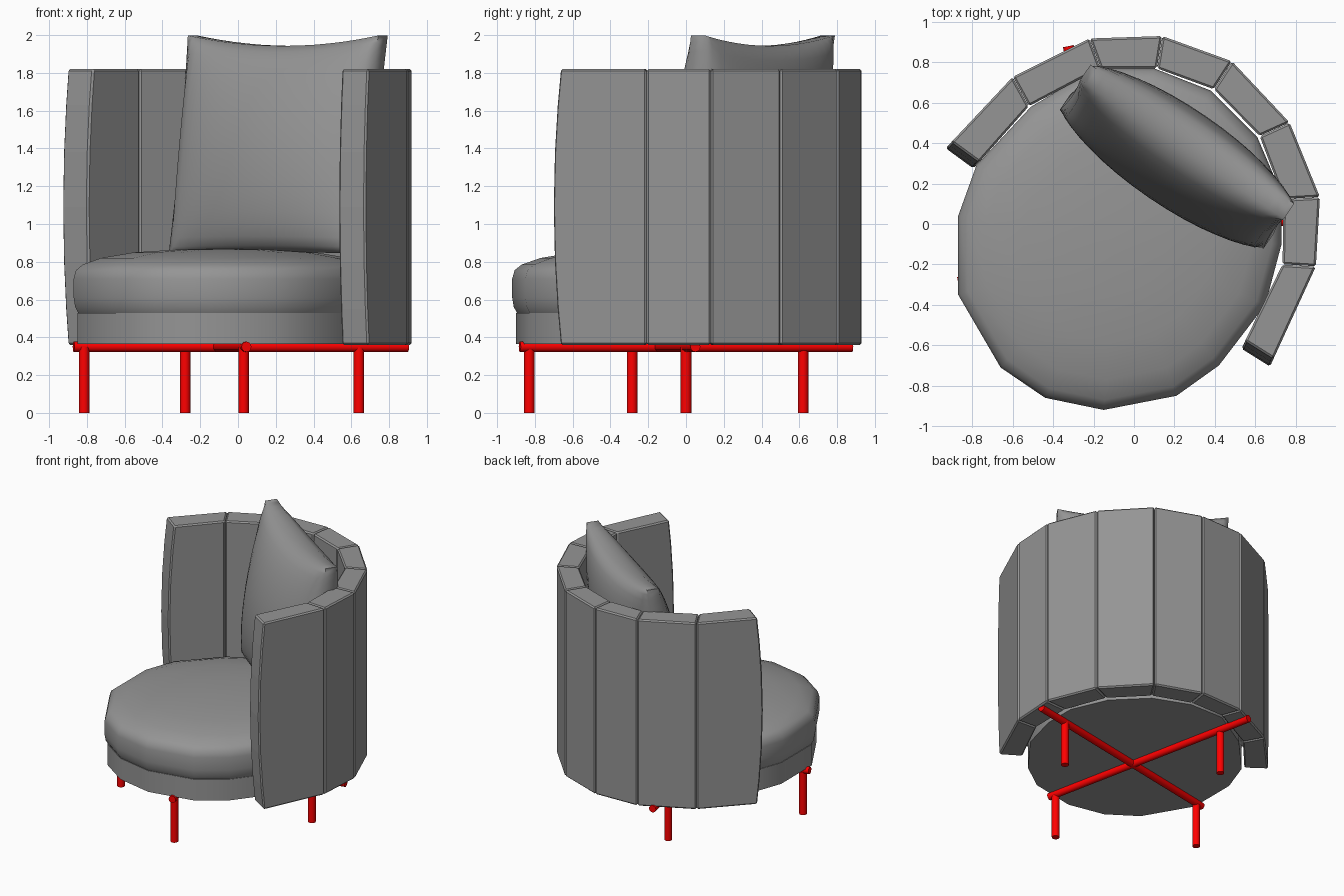
import bpy, bmesh, math
from mathutils import Vector

if "Cube" in bpy.data.objects:
    bpy.data.objects.remove(bpy.data.objects["Cube"])

red = bpy.data.materials.new("red_metal")
red.diffuse_color = (1, 0, 0, 1)
red.use_nodes = True
red.node_tree.nodes["Principled BSDF"].inputs["Base Color"].default_value = red.diffuse_color
grey = bpy.data.materials.new("dark_grey_fabric")
grey.diffuse_color = (0.3, 0.3, 0.3, 1)
grey.use_nodes = True
grey.node_tree.nodes["Principled BSDF"].inputs["Base Color"].default_value = grey.diffuse_color


def make(name, verts, faces, smooth=None, mat=grey):
    me = bpy.data.meshes.new(name)
    me.from_pydata(verts, [], faces)
    bm = bmesh.new()
    bm.from_mesh(me)
    bmesh.ops.recalc_face_normals(bm, faces=bm.faces)
    bm.to_mesh(me)
    bm.free()
    ob = bpy.data.objects.new(name, me)
    bpy.context.collection.objects.link(ob)
    if smooth:
        me.shade_smooth()
        me.set_sharp_from_angle(angle=math.radians(smooth))
    me.materials.append(mat)
    return ob


def loft(name, rings, smooth=None, mat=grey):
    """Skin equal-length rings and cap both ends."""
    n = len(rings[0])
    verts = [v for r in rings for v in r]
    faces = [(i * n + j, i * n + (j + 1) % n, (i + 1) * n + (j + 1) % n, (i + 1) * n + j)
             for i in range(len(rings) - 1) for j in range(n)]
    faces += [tuple(range(n)), tuple(range((len(rings) - 1) * n, len(rings) * n))]
    return make(name, verts, faces, smooth, mat)


def rod(name, a, b, r, sides=12):
    a, b = Vector(a), Vector(b)
    q = (b - a).to_track_quat('Z', 'Y')
    ring = [q @ Vector((r * math.cos(k * math.tau / sides), r * math.sin(k * math.tau / sides), 0))
            for k in range(sides)]
    return loft(name, [[a + v for v in ring], [b + v for v in ring]], 40, red)


# seat: 16-sided base and domed cushion
outline = [(-.87, .04), (-.87, -.35), (-.66, -.71), (-.44, -.86), (-.15, -.92), (.21, -.85),
           (.42, -.70), (.65, -.40), (.73, -.10), (.73, .15), (.61, .43), (.38, .66),
           (.10, .77), (-.19, .77), (-.51, .58), (-.78, .29)]
cx, cy = -.07, -.09


def seat_ring(s, z):
    return [(cx + (x - cx) * s, cy + (y - cy) * s, z) for x, y in outline]


loft("seat_base", [seat_ring(.975, .365), seat_ring(.975, .53)], 35)
loft("seat_cushion", [seat_ring(s, z) for s, z in
     [(.97, .53), (.99, .56), (1, .61), (1, .71), (.985, .755), (.94, .785),
      (.82, .82), (.6, .85), (.3, .865), (.08, .87)]], 50)

# backrest: upright padded panels around the seat
outer = [(-.932, .375), (-.60, .728), (-.22, .918), (.14, .93), (.485, .805),
         (.77, .502), (.92, .133), (.90, -.21), (.673, -.705)]
inner = [(-.795, .275), (-.52, .583), (-.165, .77), (.114, .77), (.395, .667),
         (.622, .435), (.74, .123), (.735, -.20), (.532, -.617)]
levels = [.36, .55, .8, 1.09, 1.38, 1.63, 1.82]
for i in range(8):
    o0, o1 = Vector(outer[i]), Vector(outer[i + 1])
    n0, n1 = Vector(inner[i]), Vector(inner[i + 1])
    t = (o1 - o0).normalized()
    rings = []
    for z in levels:
        bow = .042 * ((z - 1.09) / .73) ** 2    # free ends are bowed
        a = t * (bow if i == 0 else .001)
        b = t * (bow if i == 7 else .001)
        rings.append([(*(o0 + a), z), (*(o1 - b), z), (*(n1 - b), z), (*(n0 + a), z)])
    p = loft(f"back_panel_{i + 1}", rings)
    bev = p.modifiers.new("bevel", 'BEVEL')
    bev.width = .01
    bev.segments = 1
    bev.limit_method = 'ANGLE'
    bev.angle_limit = math.radians(40)

# pillow: puffed square leaning on the backrest
T, F = Vector((.826, -.564, 0)), Vector((-.564, -.826, 0))
N = 16


def pillow_point(u, v, side):
    puff = ((1 - u ** 2) * (1 - v ** 2)) ** .5
    across = u * (.61 - .012 * (1 - v * v)) - .012
    dip = .055 if v > 0 else .01                # top edge sags between the corners
    z = 1.42 + v * (.578 - dip * (1 - u * u))
    depth = -.395 - .09 * v + side * (.045 + .18 * puff)
    return T * across + F * depth + Vector((0, 0, z))


verts, faces, M = [], [], N + 1
for side in (1, -1):
    for j in range(M):
        for i in range(M):
            u, v = (math.sin((2 * k / N - 1) * math.pi / 2) * .6 + (2 * k / N - 1) * .4 for k in (i, j))
            verts.append(pillow_point(u, v, side))
for s in (0, M * M):
    faces += [(s + j * M + i, s + j * M + i + 1, s + (j + 1) * M + i + 1, s + (j + 1) * M + i)
              for j in range(N) for i in range(N)]
rim = ([i for i in range(N)] + [j * M + N for j in range(N)]
       + [N * M + i for i in range(N, 0, -1)] + [j * M for j in range(N, 0, -1)])
faces += [(a, b, b + M * M, a + M * M) for a, b in zip(rim, rim[1:] + rim[:1])]
make("pillow", verts, faces, 80)

# red frame: crossed bars and four legs
rod("cross_bar_1", (-.87, -.29, .35), (.90, .05, .35), .027)
rod("cross_bar_2", (.045, -.88, .35), (-.325, .88, .35), .027)
for k, (x, y) in enumerate([(-.815, -.285), (.64, .0), (.03, -.83), (-.28, .62)]):
    rod(f"leg_{k + 1}", (x, y, 0), (x, y, .35), .028)
